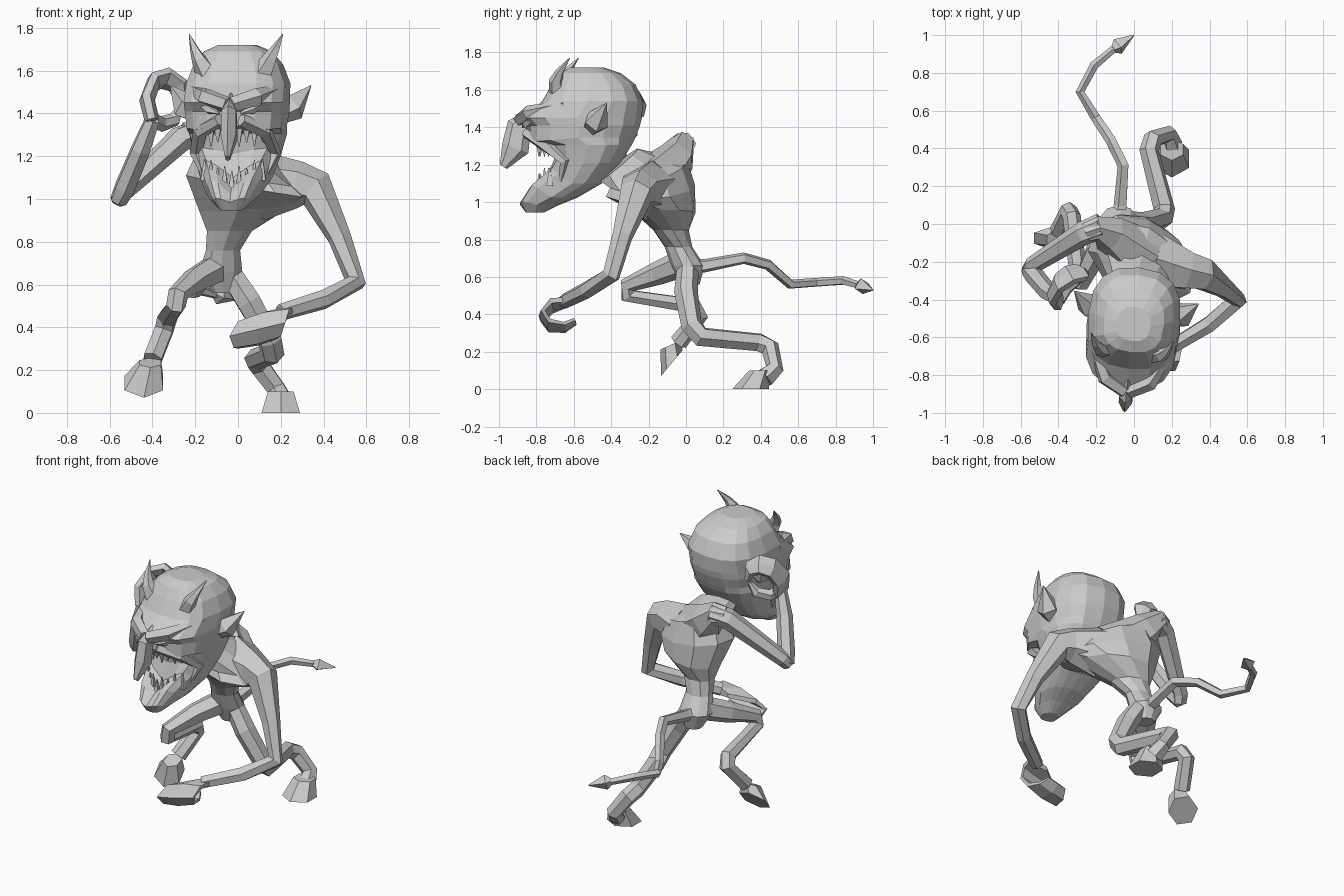
import bpy
import bmesh
import math
from mathutils import Matrix, Vector

cube = bpy.data.objects.get("Cube")
if cube:
    bpy.data.objects.remove(cube, do_unlink=True)

# One matte grey for the whole figure
grey = bpy.data.materials.new("plain_grey")
grey.use_nodes = True
colour = (0.6, 0.6, 0.6, 1)
grey.diffuse_color = colour
grey.node_tree.nodes["Principled BSDF"].inputs["Base Color"].default_value = colour

# The head is turned slightly to its right
pivot = Vector((0.017, -0.35, 0))
head_turn = (Matrix.Translation(pivot)
             @ Matrix.Rotation(math.radians(-6), 4, "Z")
             @ Matrix.Translation(Vector((0, 0.35, 0))))


def loft(name, rings, matrix=None):
    """Skin a list of equal point rings and close both ends."""
    bm = bmesh.new()
    loops = [[bm.verts.new(p) for p in ring] for ring in rings]
    count = len(loops[0])
    for low, high in zip(loops, loops[1:]):
        for i in range(count):
            j = (i + 1) % count
            bm.faces.new((low[i], low[j], high[j], high[i]))
    bm.faces.new(loops[0])
    bm.faces.new(loops[-1])
    bmesh.ops.recalc_face_normals(bm, faces=bm.faces)
    mesh = bpy.data.meshes.new(name)
    bm.to_mesh(mesh)
    bm.free()
    if matrix:
        mesh.transform(matrix)
    mesh.materials.append(grey)
    obj = bpy.data.objects.new(name, mesh)
    bpy.context.scene.collection.objects.link(obj)


def ring(centre, u, v, sides):
    """Polygon around a centre, spanned by the half axes u and v."""
    centre, u, v = Vector(centre), Vector(u), Vector(v)
    grow = 1 / math.cos(math.pi / sides)
    angles = [2 * math.pi * (i + 0.5) / sides for i in range(sides)]
    return [centre + (u * math.cos(a) + v * math.sin(a)) * grow for a in angles]


def tube(name, path, sides=6, wide=1.0, ref=(1, 0, 0), matrix=None, side=1):
    """Limb through (x, y, z, radius) points; wide scales the ref direction."""
    points = [Vector((side * p[0], p[1], p[2])) for p in path]
    u = Vector(ref)
    rings = []
    for i, point in enumerate(points):
        before = point - points[max(i - 1, 0)]
        after = points[min(i + 1, len(points) - 1)] - point
        tangent = (before.normalized() + after.normalized()).normalized()
        u = (u - tangent * u.dot(tangent)).normalized()
        radius = max(path[i][3], 0.002)
        rings.append(ring(point, u * radius * wide, tangent.cross(u) * radius, sides))
    loft(name, rings, matrix)


# Torso: pelvis, narrow waist, twisted rib cage, neck
torso = [
    ((-.07, .02, .56), (.05, 0, 0), (0, .05, 0)),
    ((-.08, .01, .66), (.10, 0, 0), (0, .085, 0)),
    ((-.07, -.04, .76), (.08, 0, 0), (0, .07, 0)),
    ((-.04, -.08, .85), (.105, -.02, 0), (0, .09, 0)),
    ((.03, -.12, .95), (.20, -.07, .01), (.03, .15, 0)),
    ((.04, -.19, 1.06), (.27, -.11, -.05), (.04, .20, 0)),
    ((.04, -.20, 1.15), (.22, -.10, -.08), (.04, .17, .03)),
    ((.02, -.36, 1.20), (.12, -.02, -.03), (0, .10, .08)),
]
loft("torso", [ring(c, u, v, 10) for c, u, v in torso])

# Arms, starting inside the rib cage
tube("left_arm", [(.12, -.2, 1.06, .14), (.29, -.25, 1.065, .095), (.365, -.265, 1.045, .08),
                  (.475, -.34, .82, .048), (.55, -.4, .61, .043),
                  (.4, -.53, .53, .04), (.2, -.65, .47, .035)])
tube("right_shoulder", [(.02, -.17, 1.1, .14), (-.13, -.05, 1.24, .09),
                        (-.2, -.02, 1.31, .06), (-.25, -.04, 1.3, .05)])
tube("right_upper_arm", [(-.17, -.01, 1.31, .06), (-.27, -.05, 1.28, .055),
                         (-.54, -.22, 1.03, .04), (-.56, -.25, .99, .035)])
tube("right_forearm", [(-.56, -.24, .99, .035), (-.53, -.27, 1.05, .045),
                       (-.455, -.36, 1.23, .042), (-.4, -.4, 1.37, .032)])

# Left hand: broad palm curling under into the fingers
palm = [((.2, -.63, .465), .06, (0, 0, .022)),
        ((.12, -.72, .445), .12, (0, -.01, .022)),
        ((.09, -.765, .39), .13, (0, -.02, 0)),
        ((.09, -.73, .34), .11, (0, -.01, -.016)),
        ((.09, -.65, .33), .09, (0, .006, -.014)),
        ((.09, -.595, .36), .06, (0, .008, -.01))]
loft("left_hand", [ring(c, (w, 0, w * .24), v, 6) for c, w, v in palm])

# Right hand: a wide curl of fingers arching over the ear, thumb below
tube("right_fingers", [(-.4, -.4, 1.36, .03), (-.425, -.37, 1.46, .032),
                       (-.395, -.31, 1.545, .03), (-.34, -.27, 1.565, .03),
                       (-.28, -.255, 1.53, .027), (-.265, -.25, 1.46, .015)],
     wide=1.9, ref=(0, 1, 0))
tube("right_thumb", [(-.4, -.4, 1.37, .034), (-.36, -.34, 1.35, .032),
                     (-.3, -.29, 1.37, .03), (-.27, -.27, 1.43, .012)])

# Legs
tube("left_leg", [(-.04, .01, .66, .05), (.05, 0, .52, .055), (.15, .03, .34, .05),
                  (.16, .08, .28, .05), (.08, .39, .25, .045), (.1, .45, .22, .045),
                  (.18, .475, .11, .042), (.2, .42, .06, .05)])
tube("right_leg", [(-.09, 0, .68, .065), (-.2, -.15, .62, .055), (-.28, -.31, .555, .042),
                   (-.29, -.31, .5, .04), (-.33, .04, .445, .042), (-.345, .07, .39, .042),
                   (-.4, -.04, .25, .042)])

# Hooves: one flat on the ground, one tipped on its toe
left_hoof = [((.2, .345, 0), (.09, 0, 0), (0, .085, 0)),
             ((.2, .395, .1), (.06, 0, 0), (0, .05, 0))]
right_hoof = [((-.44, -.075, .14), (.09, 0, 0), (0, .05, .06)),
              ((-.41, -.085, .235), (.05, 0, 0), (0, .045, .02))]
for name, rows in (("left_hoof", left_hoof), ("right_hoof", right_hoof)):
    loft(name, [ring(c, u, v, 6) for c, u, v in rows])

# Tail with an arrow tip
tube("tail", [(-.08, .03, .66, .035), (-.07, .1, .66, .03), (-.055, .31, .7, .026),
              (-.12, .44, .665, .024), (-.2, .56, .56, .022), (-.285, .7, .57, .02),
              (-.21, .84, .58, .02), (-.09, .94, .55, .016)], sides=5)
tube("tail_tip", [(-.11, .925, .56, .015), (-.085, .94, .55, .032), (0, 1, .53, 0)], sides=4)

# Head rows: height, front, back, half width, lift of the grinning mouth corners;
# the open mouth is the set-back band
head_rows = [
    (.945, -.86, -.76, .05, 0), (.985, -.89, -.68, .09, .02), (1.025, -.84, -.58, .13, .07),
    (1.10, -.735, -.45, .17, .08), (1.21, -.705, -.35, .205, .03),
    (1.305, -.72, -.29, .23, 0), (1.345, -.84, -.27, .235, -.02), (1.41, -.84, -.245, .245, 0),
    (1.45, -.88, -.235, .248, 0), (1.54, -.77, -.23, .245, 0), (1.63, -.72, -.27, .21, 0),
    (1.69, -.68, -.35, .16, 0), (1.72, -.62, -.44, .09, 0),
]


def rounded(value, power=0.8):
    return math.copysign(abs(value) ** power, value)


turns = [2 * math.pi * i / 16 for i in range(16)]
head = []
for z, front, back, width, lift in head_rows:
    middle, depth = (front + back) / 2, (front - back) / 2
    row = []
    for a in turns:
        forward = math.cos(a) > 0
        row.append(Vector((width * rounded(math.sin(a)),
                           middle + depth * rounded(math.cos(a), 0.65 if forward else 0.8),
                           z + (lift * abs(math.sin(2 * a)) if forward else 0))))
    head.append(row)
loft("head", head, head_turn)

# Long hooked nose
tube("nose", [(0, -.81, 1.47, .03), (0, -.895, 1.4, .06), (0, -.915, 1.29, .065),
              (0, -.98, 1.19, .02)], wide=.55, matrix=head_turn)

# Paired features of the face
features = {
    "brow": [(.01, -.89, 1.44, .03), (.12, -.83, 1.475, .035), (.225, -.63, 1.525, .012)],
    "eye": [(.05, -.87, 1.4, .004), (.1, -.845, 1.42, .02), (.17, -.79, 1.455, .004)],
    "cheek": [(.05, -.85, 1.37, .025), (.15, -.76, 1.32, .03), (.185, -.63, 1.22, .025),
              (.14, -.66, 1.1, .01)],
    "horn": [(.13, -.67, 1.59, .045), (.165, -.68, 1.65, .03), (.19, -.655, 1.7, .018),
             (.22, -.6, 1.77, 0)],
    "ear": [(.2, -.48, 1.4, .04), (.25, -.455, 1.43, .055), (.33, -.39, 1.53, 0)],
}
for label, side in (("left", 1), ("right", -1)):
    for part, path in features.items():
        tube(f"{label}_{part}", path, sides=5, matrix=head_turn, side=side)

# Pointed teeth along a grinning arc
for i in range(-4, 5):
    x = i * .034
    y, lift = -.79 + 4 * x * x, 3 * x * x
    long = .09 if i % 2 else .07
    tube(f"upper_tooth_{i + 5}", [(x, y, 1.335, .017), (x, y, 1.335 - long, 0)],
         sides=4, matrix=head_turn)
    tube(f"lower_tooth_{i + 5}", [(x, y, 1.03 + lift, .017), (x, y, 1.06 + lift + long, 0)],
         sides=4, matrix=head_turn)
